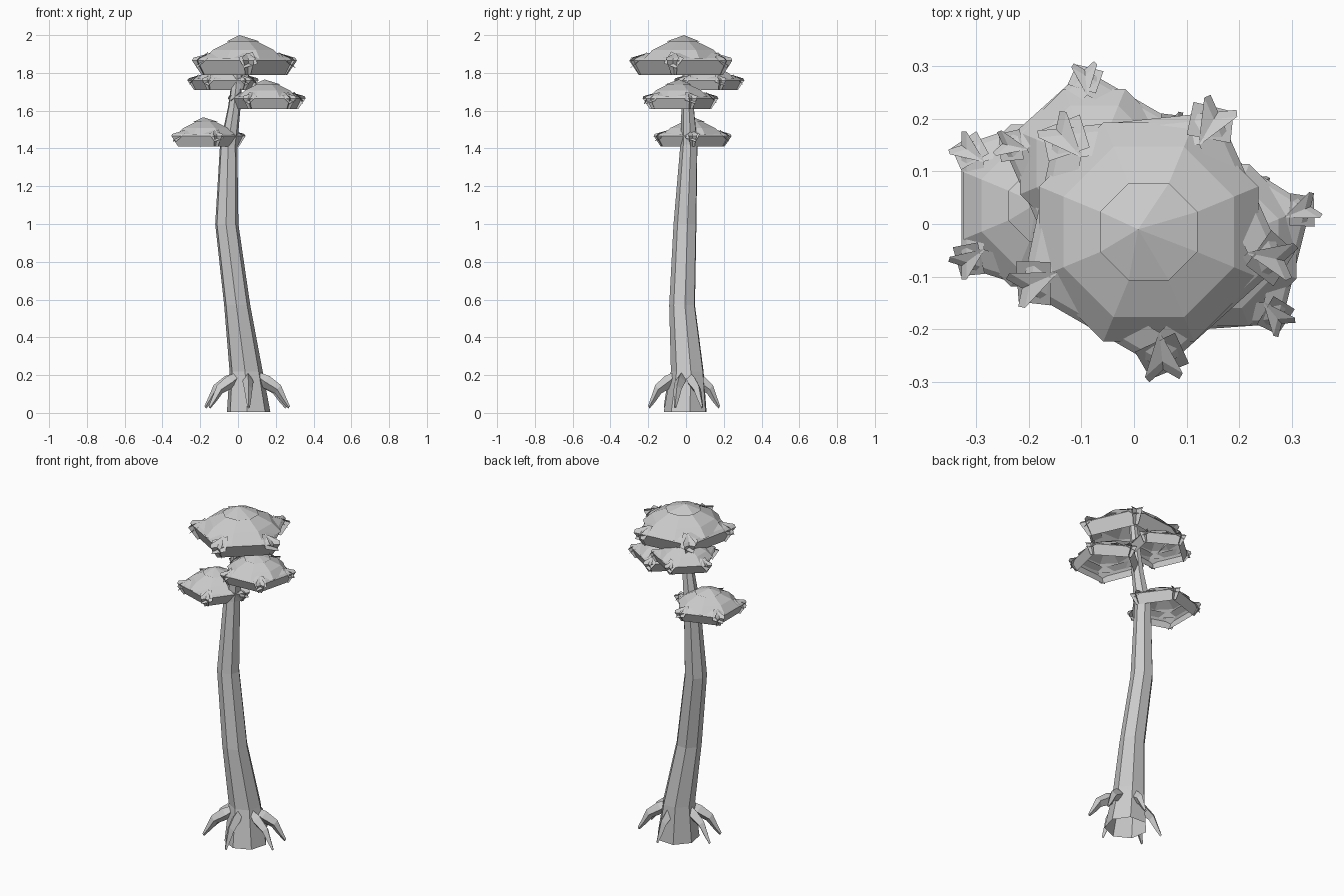
import bpy, bmesh, math
from mathutils import Vector

if "Cube" in bpy.data.objects:
    bpy.data.objects.remove(bpy.data.objects["Cube"])

grey = bpy.data.materials.new("plain_grey")
grey.diffuse_color = (0.6, 0.6, 0.6, 1)
grey.use_nodes = True
grey.node_tree.nodes["Principled BSDF"].inputs["Base Color"].default_value = grey.diffuse_color


def finish(name, bm, recalc=True):
    if recalc:
        bmesh.ops.recalc_face_normals(bm, faces=bm.faces)
    me = bpy.data.meshes.new(name)
    bm.to_mesh(me)
    bm.free()
    me.materials.append(grey)
    ob = bpy.data.objects.new(name, me)
    bpy.context.collection.objects.link(ob)
    return ob


def loft(bm, rings, cap=True):
    loops = [[bm.verts.new(p) for p in r] for r in rings]
    n = len(loops[0])
    for a, b in zip(loops, loops[1:]):
        for i in range(n):
            j = (i + 1) % n
            bm.faces.new((a[i], a[j], b[j], b[i]))
    if cap:
        bm.faces.new(loops[0][::-1])
        bm.faces.new(loops[-1])
    return loops


def polar(r, deg, z=0.0):
    a = math.radians(deg)
    return Vector((r * math.cos(a), r * math.sin(a), z))


# Trunk: bent, tapering seven-sided column, open at the foot (x, y, z, radius)
bm = bmesh.new()
path = [(0.055, 0, 0.005, 0.118), (0.042, 0.01, 0.22, 0.09), (-0.005, -0.018, 0.57, 0.071),
        (-0.06, -0.003, 1.0, 0.063), (-0.05, 0.017, 1.42, 0.047), (-0.02, 0.01, 1.62, 0.034),
        (0.008, 0.005, 1.9, 0.022)]
loft(bm, [[Vector((x, y, z)) + polar(r, 10 + 360 / 7 * i) for i in range(7)] for x, y, z, r in path],
     cap=False)
finish("trunk", bm)

# Roots: arched four-sided spikes
for k, ang in enumerate((-88, 85, -12, 25, 172, 207)):
    bm = bmesh.new()
    side = polar(1, ang + 90)
    reach = 0.83 if k < 2 else 1.0
    rings = []
    for r, z, w in ((0.05, 0.2, 0.02), (0.1, 0.165, 0.036), (0.165, 0.125, 0.027),
                    (0.195, 0.075, 0.018), (0.225, 0.03, 0.008)):
        c = Vector((0.05, -0.01, 0)) + polar(r * reach, ang, z)
        up = polar(0.6, ang, 0.8) * w
        rings.append([c + up, c + side * w * 0.8, c - up, c - side * w * 0.8])
    loft(bm, rings)
    finish(f"root_{k + 1}", bm)


# Canopy: open dome, cap, five sloping skirt panels and square leaves at the corners
def canopy(name, centre, s, turn):
    o = Vector(centre)

    def put(p):
        return o + p * s

    bm = bmesh.new()
    rings = [[put(polar(r, 22.5 + 45 * i, z)) for i in range(8)]
             for r, z in ((0.225, 0.085), (0.175, 0.132), (0.08, 0.175))]
    loft(bm, rings, cap=False)
    finish(name + "_dome", bm)

    # overhanging cap on the dome
    bm = bmesh.new()
    rim = [bm.verts.new(put(polar(0.1, 22.5 + 45 * i, 0.175))) for i in range(8)]
    tip = bm.verts.new(put(Vector((-0.02, 0.005, 0.21))))
    for i in range(8):
        bm.faces.new((rim[i], rim[(i + 1) % 8], tip))
    finish(name + "_cap", bm, False)

    bm = bmesh.new()
    for k in range(5):
        ang = turn + 72 * k
        t = polar(1, ang + 90)
        prof = [(0.155, 0.115, 0.115), (0.2, 0.19, 0.09), (0.213, 0.19, 0.075), (0.182, 0.15, 0.0)]
        rows = [[bm.verts.new(put(polar(r, ang, z) + t * w * q)) for q in (-1, 1)]
                for r, w, z in prof]
        for a, b in zip(rows, rows[1:]):
            bm.faces.new((a[0], b[0], b[1], a[1]))
    finish(name + "_skirt", bm, False)

    bm = bmesh.new()
    for k in range(5):
        ang = turn + 36 + 72 * k
        t = polar(1, ang + 90)
        down = polar(0.7, ang, -0.72)
        roll = math.radians(25 if k % 2 else -20)
        u = t * math.cos(roll) + down * math.sin(roll)
        v = down * math.cos(roll) - t * math.sin(roll)
        c = polar(0.24, ang, 0.075)
        pts = [c - v * 0.07, c + u * 0.055, c + v * 0.06, c - u * 0.055]
        bm.faces.new([bm.verts.new(put(p)) for p in pts])
    finish(name + "_leaves", bm, False)


canopy("top_canopy", (0.028, -0.015, 1.79), 1.0, 168)
canopy("rear_canopy", (-0.075, 0.115, 1.71), 0.68, 60)
canopy("right_canopy", (0.155, -0.04, 1.61), 0.74, 58)
canopy("left_canopy", (-0.17, 0.035, 1.41), 0.74, 180)
